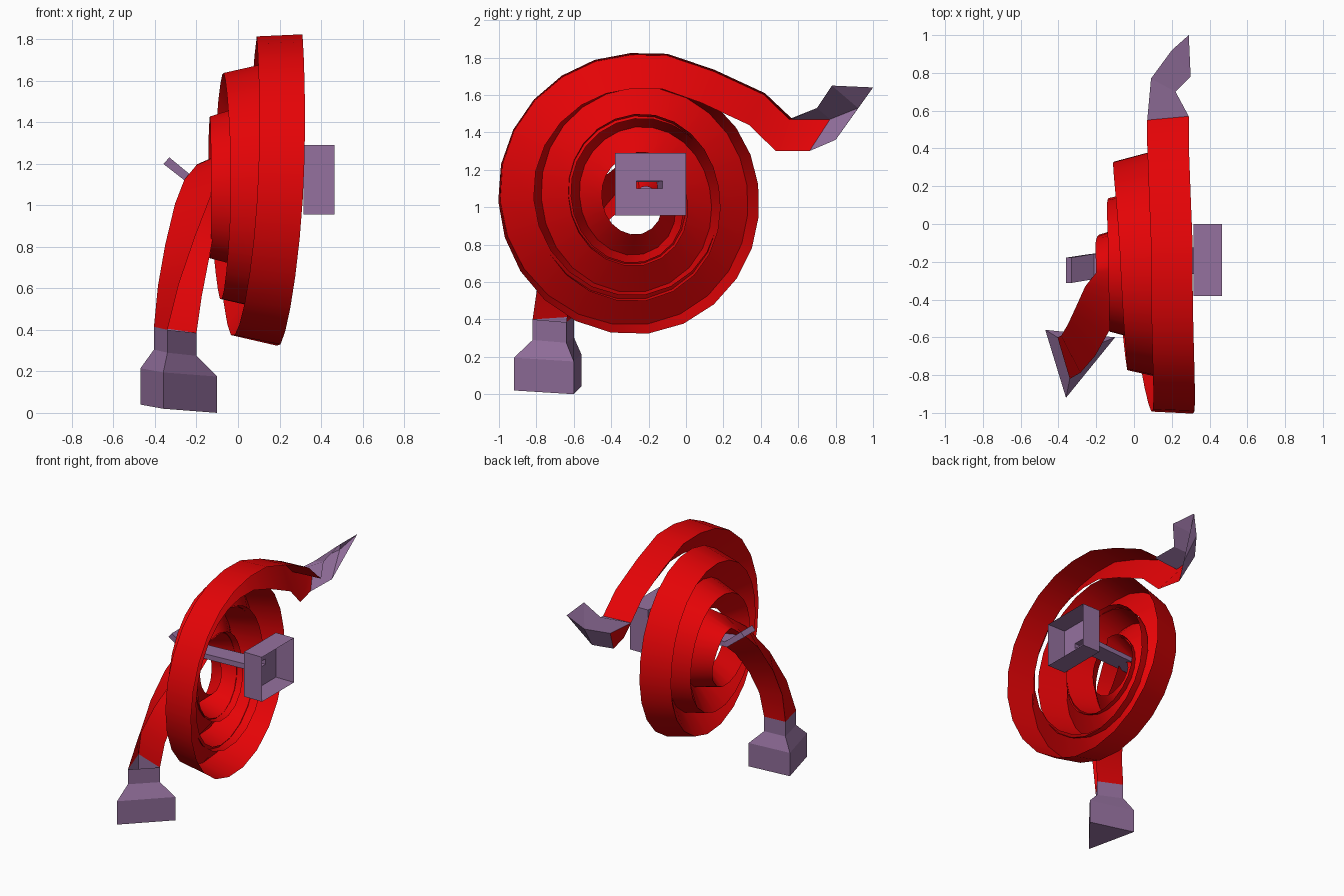
import bpy
import math
from mathutils import Vector as V

cube = bpy.data.objects.get("Cube")
if cube:
    bpy.data.objects.remove(cube, do_unlink=True)


def material(name, rgb):
    m = bpy.data.materials.new(name)
    m.use_nodes = True
    m.diffuse_color = (*rgb, 1)
    m.node_tree.nodes["Principled BSDF"].inputs["Base Color"].default_value = (*rgb, 1)
    return m


red = material("bright red", (0.78, 0.001, 0.002))
purple = material("dusty purple", (0.3, 0.165, 0.345))


def loft(name, rings, sides, mat, smooth=False, capped=False, extra=()):
    """Skin the chosen sides between successive rings of points."""
    n = len(rings[0])
    verts = [p for ring in rings for p in ring]
    faces = [(k * n + a, k * n + b, k * n + n + b, k * n + n + a)
             for k in range(len(rings) - 1) for a, b in sides]
    if capped:
        faces.append(tuple(reversed(range(n))))
    faces += extra
    me = bpy.data.meshes.new(name)
    me.from_pydata(verts, [], faces)
    me.materials.append(mat)
    if smooth:
        me.shade_smooth()
        me.set_sharp_from_angle(angle=math.radians(30))
    ob = bpy.data.objects.new(name, me)
    bpy.context.collection.objects.link(ob)
    return ob


def section(p, n, tilt=0.005, depth=0.185):
    """Triangle section: outer left, outer right, inner point."""
    x, p, n = V((1, 0, 0)), V(p), V(n).normalized()
    return [p - x * 0.11 - n * tilt, p + x * 0.11 + n * tilt,
            p - n * depth + x * 0.02]


def spline(vals, t):
    i = min(max(int(t), 0), len(vals) - 2)
    f = t - i
    a, b = vals[max(i - 1, 0)], vals[i]
    c, d = vals[i + 1], vals[min(i + 2, len(vals) - 1)]
    return b + 0.5 * f * (c - a + f * (2*a - 5*b + 4*c - d + f * (3*(b - c) + d - a)))


# Spiral coil: radius, sideways position and outer face tilt at each quarter turn
radius = [0.165, 0.21, 0.365, 0.35, 0.385, 0.405, 0.56, 0.55, 0.585, 0.61, 0.735, 0.75, 0.74]
offset = [-0.09, -0.09, -0.03, -0.02, -0.025, -0.03, 0.025, 0.075, 0.04, 0.0, 0.08, 0.205, 0.2]
tilts = [0.05, 0.04, 0.03, 0.03, 0.035, 0.025, 0.025, 0.025, 0.025, 0.03, 0.025, 0.005, 0.005]
depths = [0.15, 0.12, 0.14, 0.15, 0.18, 0.185, 0.185, 0.185, 0.19, 0.185, 0.185, 0.185, 0.185]
coil = []
for k in range(73):
    t = k / 6 - 0.04
    a = t * math.pi / 2
    n = V((0, math.sin(a), math.cos(a)))
    coil.append(section(V((spline(offset, t), -0.25, 1.08)) + n * spline(radius, t),
                        n, spline(tilts, t), spline(depths, t)))

# Hanging strap from the foot up into the coil, twisting as it rises
neck = [V((-0.405, -0.6, 0.415)), V((-0.34, -0.82, 0.4)), V((-0.2, -0.64, 0.385))]
centres = [(-0.285, -0.665, 0.6), (-0.24, -0.59, 0.8), (-0.185, -0.47, 1.0), (-0.135, -0.35, 1.12)]
mid_a, mid_b = sum(neck, V()) / 3, sum(coil[0], V()) / 3
strap = [neck]
for k, c in enumerate(centres):
    f = (k + 1) / 5
    offsets = [(a - mid_a).lerp(b - mid_b, f) for a, b in zip(neck, coil[0])]
    strap.append([V(c) + o.normalized() * 0.125 for o in offsets])

# Loose upper end
tail = [section((0.2, -0.1, 1.815), (0, 0.15, 1)),
        section((0.19, 0.15, 1.73), (0, 0.4, 1)),
        section((0.18, 0.42, 1.605), (0, 0.5, 1))]
end_ring = [V((0.07, 0.55, 1.47)), V((0.29, 0.57, 1.47)), V((0.18, 0.48, 1.3))]
tip_root = [V((0.09, 0.77, 1.47)), V((0.22, 0.70, 1.53)), V((0.14, 0.66, 1.3))]
tip_mid = [V((0.2, 0.92, 1.53)), V((0.3, 0.78, 1.65)), V((0.22, 0.8, 1.36))]
tip_end = V((0.29, 1.0, 1.64))

channel = [(0, 1), (2, 0)]
closed = [(0, 1), (1, 2), (2, 0)]
body = loft("coiled_strap", strap + coil + tail + [end_ring, tip_root], channel, red,
            smooth=True)
# The top side of the last span belongs to the purple tip
body.data.materials.append(purple)
body.data.polygons[len(body.data.polygons) - 2].material_index = 1

# Pointed tip
loft("strap_tip", [tip_root, tip_mid], channel, purple)
loft("strap_tip_point", [[tip_mid[2], tip_mid[0], tip_mid[1], tip_end]], [], purple,
     extra=[(0, 1, 3), (1, 2, 3)])

# Triangular flared foot
base = [V((-0.47, -0.56, 0.04)), V((-0.36, -0.92, 0.02)), V((-0.1, -0.6, 0.0))]
flare = [p + V((0, 0, 0.175)) for p in base]
neck_low = [p - V((0, 0, 0.11)) for p in neck]
loft("strap_foot", [base, flare, neck_low, neck], closed, purple, capped=True)


# Hub: open box on a thin hollow rod with a bent end
def frame(x, y, z, hy, hz, lean=0):
    return [V((x + sz * lean, y + sy * hy, z + sz * hz))
            for sy, sz in ((-1, -1), (1, -1), (1, 1), (-1, 1))]


square = [(0, 1), (1, 2), (2, 3), (3, 0)]
hole = frame(0.315, -0.195, 1.12, 0.07, 0.02)
loft("hub_box", [hole, frame(0.315, -0.19, 1.123, 0.19, 0.167),
                 frame(0.465, -0.19, 1.123, 0.19, 0.167)], square, purple)
loft("hub_rod", [frame(-0.345, -0.245, 1.215, 0.067, 0.016, 0.014),
                 frame(-0.22, -0.225, 1.115, 0.067, 0.018, 0.008), hole],
     square, purple, capped=True)
